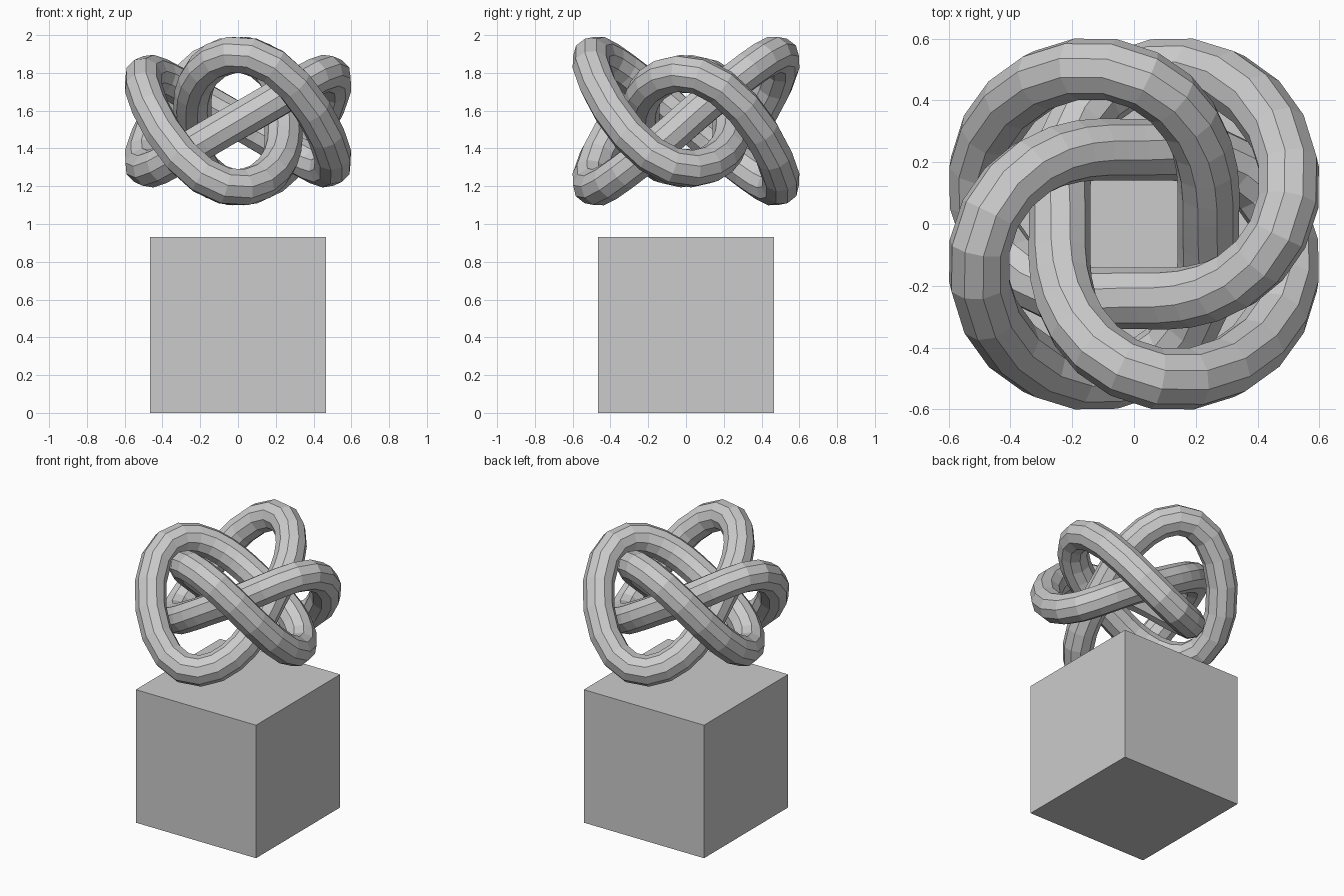
import bpy
from math import sin, cos, tau

if "Cube" in bpy.data.objects:
    bpy.data.objects.remove(bpy.data.objects["Cube"])

# Pedestal cube
SIDE = 0.93
bpy.ops.mesh.primitive_cube_add(size=SIDE, location=(0, 0, SIDE / 2))
bpy.context.object.name = "pedestal_block"


def knot_point(s):
    """Closed path: four lobes, three turns around z."""
    r = 0.40 - 0.16 * cos(4 * s)
    z = 1.545 + 0.303 * sin(4 * s - 0.57 * sin(4 * s)) + 0.058 * sin(2 * s)
    return (-r * cos(3 * s), -r * sin(3 * s), z)


# Knotted tube, one endless flat-shaded strand
STEPS = 88
curve = bpy.data.curves.new("knotted_tube", 'CURVE')
curve.dimensions = '3D'
curve.bevel_depth = 0.1
curve.bevel_resolution = 3
spline = curve.splines.new('POLY')
spline.points.add(STEPS - 1)
for i, p in enumerate(spline.points):
    p.co = (*knot_point(tau * i / STEPS), 1)
spline.use_cyclic_u = True
spline.use_smooth = False
knot = bpy.data.objects.new("knotted_tube", curve)
bpy.context.collection.objects.link(knot)
bpy.ops.object.select_all(action='DESELECT')
knot.select_set(True)
bpy.context.view_layer.objects.active = knot
bpy.ops.object.convert(target='MESH')
